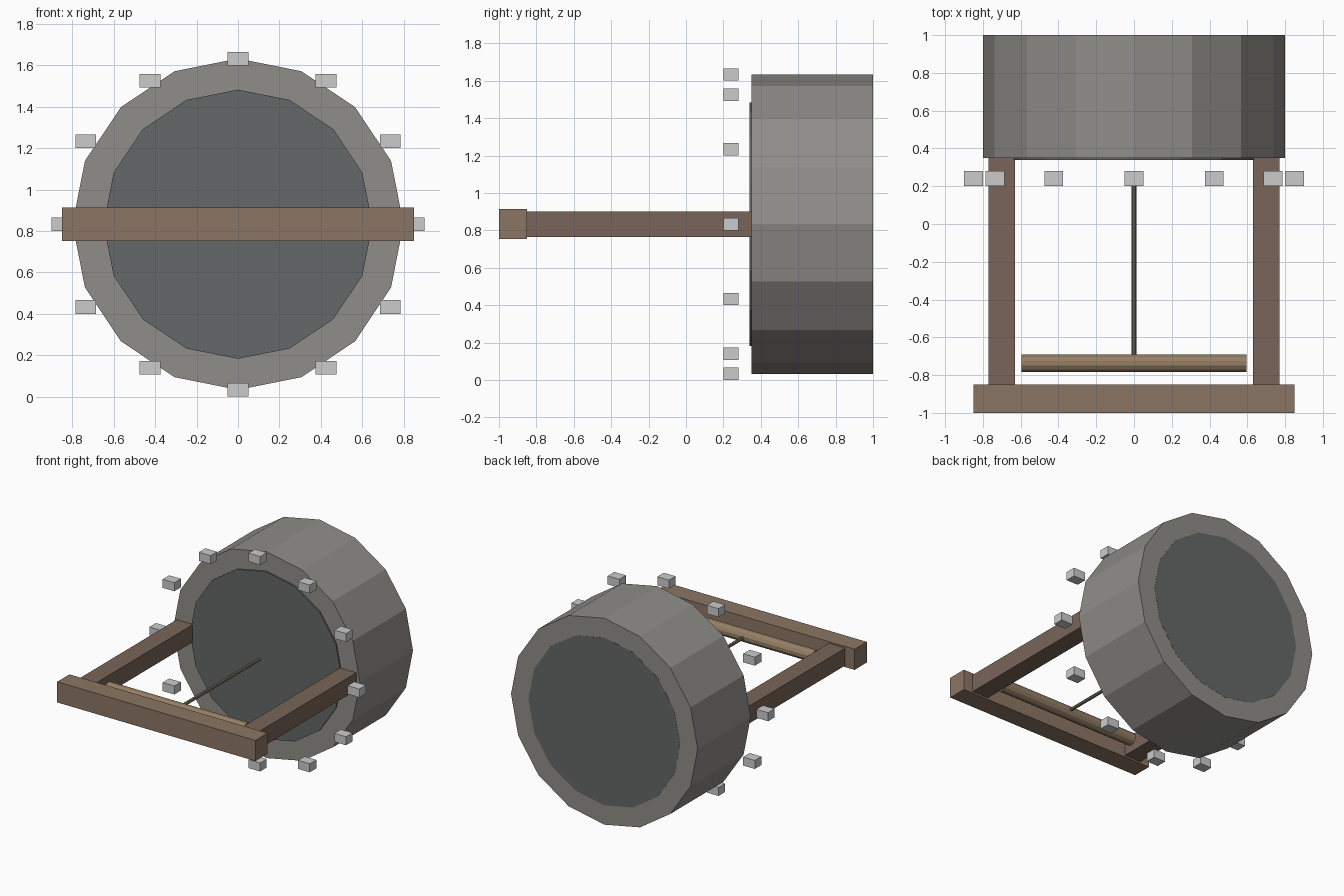
import bpy
from math import pi, sin, cos, radians
from mathutils import Matrix

if "Cube" in bpy.data.objects:
    bpy.data.objects.remove(bpy.data.objects["Cube"])

ZC = 0.833  # height of the drum axis


def material(name, rgb):
    m = bpy.data.materials.new(name)
    m.diffuse_color = (*rgb, 1)
    m.use_nodes = True
    m.node_tree.nodes["Principled BSDF"].inputs["Base Color"].default_value = m.diffuse_color
    return m


WOOD = material("brown_wood", (0.26, 0.18, 0.125))
POST = material("dark_wood", (0.19, 0.13, 0.10))
ROLL = material("tan_wood", (0.30, 0.21, 0.13))
ROD = material("olive_rod", (0.20, 0.18, 0.13))
STONE = material("warm_stone", (0.28, 0.27, 0.25))
DARK = material("dark_core", (0.13, 0.14, 0.138))


def finish(ob, name, mat):
    ob.name = name
    if mat:
        ob.data.materials.append(mat)
    return ob


def box(name, center, size, mat=None):
    bpy.ops.mesh.primitive_cube_add(size=1, location=center)
    ob = bpy.context.object
    ob.data.transform(Matrix.Diagonal((*size, 1)))
    return finish(ob, name, mat)


def cylinder(name, axis, radius, start, end, center, sides, mat, spin=0):
    """Cylinder along 'X' or 'Y' from start to end; spin turns it on its axis."""
    loc = list(center)
    loc["XY".index(axis)] = (start + end) / 2
    bpy.ops.mesh.primitive_cylinder_add(vertices=sides, radius=radius,
                                        depth=end - start, location=loc)
    ob = bpy.context.object
    turn = Matrix.Rotation(pi / 2, 4, 'Y' if axis == 'X' else 'X')
    ob.data.transform(turn @ Matrix.Rotation(spin, 4, 'Z'))
    return finish(ob, name, mat)


# Drum with a dark core just proud of its faces
cylinder("drum", 'Y', 0.80, 0.35, 1.0, (0, 0, ZC), 16, STONE)
cylinder("drum_core", 'Y', 0.65, 0.34, 1.001, (0, 0, ZC), 16, DARK)

# Ring of twelve blocks in front of the drum
for i in range(12):
    a = radians(30 * i)
    box(f"ring_block_{i + 1}", (0.85 * sin(a), 0.24, ZC + 0.80 * cos(a)),
        (0.10, 0.08, 0.066))

# Frame: front bar and two side posts
box("front_bar", (0, -0.925, ZC), (1.70, 0.15, 0.16), WOOD)
for side, s in (("left", -1), ("right", 1)):
    box(f"{side}_post", (0.70 * s, -0.25, ZC), (0.14, 1.20, 0.135), POST)

# Roller behind the bar and the rod towards the drum
cylinder("roller", 'X', 0.048, -0.595, 0.595, (0, -0.737, ZC), 12, ROLL, radians(15))
cylinder("center_rod", 'Y', 0.0125, -0.735, 0.265, (0, 0, ZC), 8, ROD)
